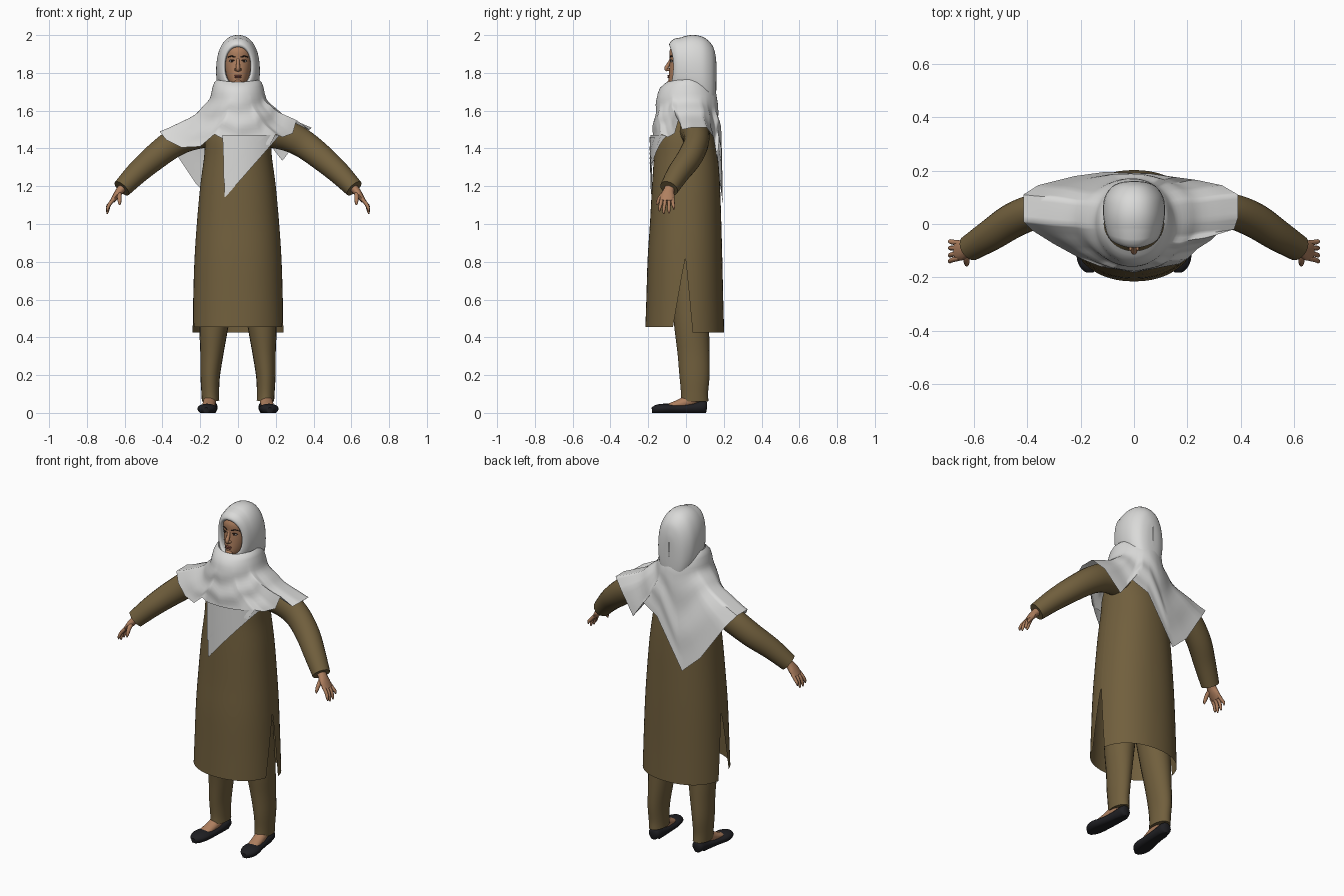
import bpy, bmesh, math
from mathutils import Vector


def material(name, rgb):
    m = bpy.data.materials.new(name)
    m.diffuse_color = (*rgb, 1)
    return m


CLOTH = material("olive_brown_cloth", (0.165, 0.115, 0.047))
SCARF = material("pale_grey_scarf", (0.70, 0.70, 0.69))
SKIN = material("skin", (0.43, 0.215, 0.115))
LIP = material("lip", (0.30, 0.10, 0.07))
BLACK = material("black_shoe", (0.014, 0.014, 0.017))
DARK = material("dark_brown", (0.03, 0.017, 0.012))
WHITE = material("eye_white", (0.6, 0.57, 0.54))


def spline(keys, k=4):
    """Catmull-Rom through tuples of any length."""
    out = []
    for i in range(len(keys) - 1):
        p = [keys[max(0, min(len(keys) - 1, i + j))] for j in (-1, 0, 1, 2)]
        for s in range(k):
            t = s / k
            out.append(tuple(0.5 * (2 * b + (c - a) * t + (2 * a - 5 * b + 4 * c - d) * t * t
                                    + (3 * b - a - 3 * c + d) * t ** 3) for a, b, c, d in zip(*p)))
    return out + [tuple(keys[-1])]


def skin_rows(name, rows, mat, closed=True, caps=False, sharp=50):
    """Skin rows of points into a smooth surface."""
    bm = bmesh.new()
    vs = [[bm.verts.new(p) for p in r] for r in rows]
    n = len(rows[0])
    for a, b in zip(vs, vs[1:]):
        for i in range(n if closed else n - 1):
            j = (i + 1) % n
            bm.faces.new((a[i], a[j], b[j], b[i]))
    if caps:
        bm.faces.new(vs[0])
        bm.faces.new(vs[-1])
    bmesh.ops.remove_doubles(bm, verts=bm.verts, dist=1e-5)
    bmesh.ops.recalc_face_normals(bm, faces=bm.faces)
    me = bpy.data.meshes.new(name)
    bm.to_mesh(me)
    bm.free()
    me.materials.append(mat)
    me.polygons.foreach_set("use_smooth", [True] * len(me.polygons))
    me.set_sharp_from_angle(angle=math.radians(sharp))
    ob = bpy.data.objects.new(name, me)
    bpy.context.collection.objects.link(ob)
    return ob


def tube(name, keys, mat, wide=(1, 0, 0), n=16, k=4, side=1):
    """Loft ellipses along a path of (x, y, z, radius_wide, radius_deep)."""
    keys = spline([(q[0] * side, *q[1:]) for q in keys], k)
    pts = [Vector(q[:3]) for q in keys]
    rows = []
    for i, q in enumerate(keys):
        t = (pts[min(i + 1, len(pts) - 1)] - pts[max(i - 1, 0)]).normalized()
        a = Vector(wide)
        a = (a - t * a.dot(t)).normalized()
        b = t.cross(a)
        rows.append([pts[i] + a * q[3] * math.cos(u) + b * q[4] * math.sin(u)
                     for u in (2 * math.pi * j / n for j in range(n))])
    return skin_rows(name, rows, mat, caps=True)


def ball(name, c, r, mat):
    rows = [[(c[0] + r[0] * math.sin(v) * math.cos(u), c[1] + r[1] * math.sin(v) * math.sin(u),
              c[2] + r[2] * math.cos(v)) for u in (math.pi * j / 8 for j in range(16))]
            for v in (math.pi * (0.01 + 0.98 * i / 10) for i in range(11))]
    return skin_rows(name, rows, mat, caps=True)


def spow(v, e):
    return math.copysign(abs(v) ** e, v)


# Tunic: front and back panels, joined above the side slits (z, half width, front, back)
body = [(0.60, 0.238, 0.207, 0.20), (0.82, 0.23, 0.20, 0.195), (1.0, 0.218, 0.188, 0.19),
        (1.2, 0.20, 0.177, 0.183), (1.35, 0.18, 0.167, 0.172), (1.45, 0.172, 0.158, 0.155),
        (1.53, 0.15, 0.125, 0.13), (1.6, 0.09, 0.08, 0.10)]
for name, s, hem, gap in (("tunic_front", -1, 0.455, 17), ("tunic_back", 1, 0.425, 9)):
    rows = []
    for z, rx, f, b in spline([(hem, 0.243, 0.212, 0.205)] + body):
        half = math.radians(90 - gap * max(0, (0.82 - z) / 0.38))
        ry = f if s < 0 else b
        rows.append([(rx * spow(math.sin(u), 0.92), s * ry * spow(max(0, math.cos(u)), 0.92) - 0.003, z)
                     for u in (half * (j / 16 - 1) for j in range(33))])
    skin_rows(name, rows, CLOTH, closed=False)

for side, tag in ((-1, "right"), (1, "left")):
    # Sleeve
    tube(tag + "_sleeve", [(0.13, 0.04, 1.49, 0.075, 0.085), (0.20, 0.05, 1.485, 0.075, 0.085),
         (0.28, 0.055, 1.46, 0.07, 0.08), (0.36, 0.05, 1.415, 0.066, 0.074),
         (0.45, 0.015, 1.345, 0.066, 0.068), (0.535, -0.04, 1.27, 0.06, 0.06),
         (0.615, -0.09, 1.188, 0.05, 0.05)], CLOTH, (0, 1, 0), 20, side=side)
    # Hand with fingers and thumb
    tube(tag + "_palm", [(0.59, -0.075, 1.215, 0.03, 0.025), (0.622, -0.09, 1.18, 0.028, 0.022),
         (0.645, -0.098, 1.15, 0.038, 0.018), (0.667, -0.10, 1.12, 0.036, 0.012)],
         SKIN, (0, 1, 0), 12, side=side)
    for i, (dz, tip) in enumerate(((0.0, -0.14), (-0.012, -0.118), (-0.01, -0.09), (0.012, -0.065))):
        y = -0.128 + 0.019 * i
        tube(f"{tag}_finger_{i + 1}", [(0.655, y, 1.135, 0.010, 0.010),
             (0.68, (y + tip) / 2, 1.105, 0.0095, 0.0095), (0.69, tip, 1.082 + dz, 0.008, 0.008),
             (0.692, tip, 1.066 + dz, 0.003, 0.003)], SKIN, (0, 1, 0), 8, 3, side)
    tube(tag + "_thumb", [(0.628, -0.10, 1.17, 0.012, 0.014), (0.628, -0.132, 1.145, 0.012, 0.012),
         (0.627, -0.15, 1.115, 0.009, 0.009), (0.627, -0.155, 1.10, 0.003, 0.003)],
         SKIN, (1, 0, 0), 8, 3, side)
    # Trouser leg
    tube(tag + "_trouser_leg", [(0.145, 0.045, 0.062, 0.046, 0.074), (0.147, 0.045, 0.11, 0.047, 0.072),
         (0.147, 0.045, 0.20, 0.052, 0.08), (0.138, 0.04, 0.32, 0.062, 0.085),
         (0.128, 0.03, 0.46, 0.077, 0.092), (0.11, 0.02, 0.65, 0.09, 0.10),
         (0.095, 0.01, 0.85, 0.095, 0.11)], CLOTH, n=20, side=side)
    # Foot and flat shoe
    tube(tag + "_foot", [(0.145, 0.06, 0.14, 0.034, 0.036), (0.147, 0.045, 0.085, 0.034, 0.038),
         (0.152, -0.015, 0.052, 0.034, 0.03), (0.16, -0.09, 0.036, 0.032, 0.014),
         (0.162, -0.11, 0.03, 0.02, 0.01)], SKIN, n=14, side=side)
    shoe = tube(tag + "_shoe", [(0.143, 0.110, 0.032, 0.018, 0.022), (0.144, 0.093, 0.032, 0.035, 0.033),
         (0.147, 0.03, 0.026, 0.039, 0.027), (0.155, -0.05, 0.022, 0.046, 0.024),
         (0.164, -0.11, 0.023, 0.052, 0.026), (0.167, -0.155, 0.02, 0.04, 0.023),
         (0.168, -0.18, 0.016, 0.016, 0.012)], BLACK, n=16, side=side)
    for v in shoe.data.vertices:
        v.co.z = max(v.co.z, 0.002 if v.co.y > -0.1 else 0.004)
        v.co.z = 0.0 if v.co.z < 0.008 else v.co.z

# Head (z, half width, front depth)
rows = []
for z, rx, f in spline([(1.715, 0.025, 0.06), (1.74, 0.045, 0.088), (1.77, 0.058, 0.092), (1.82, 0.069, 0.089),
                        (1.87, 0.074, 0.086), (1.92, 0.073, 0.086), (1.965, 0.05, 0.06)]):
    rows.append([(rx * math.cos(u), (f if math.sin(u) < 0 else 0.09) * math.sin(u), z)
                 for u in (2 * math.pi * j / 32 for j in range(32))])
skin_rows("head", rows, SKIN, caps=True)
# Nose, mouth, eyes and brows
tube("nose", [(0, -0.078, 1.875, 0.008, 0.008), (0, -0.09, 1.85, 0.009, 0.009),
              (0, -0.104, 1.825, 0.012, 0.011), (0, -0.098, 1.812, 0.012, 0.008)], SKIN, n=12)
ball("upper_lip", (0, -0.091, 1.785), (0.021, 0.007, 0.0045), LIP)
ball("lower_lip", (0, -0.091, 1.777), (0.018, 0.008, 0.005), LIP)
ball("chin", (0, -0.085, 1.75), (0.022, 0.014, 0.014), SKIN)
for side, tag in ((-1, "right"), (1, "left")):
    ball(tag + "_nostril", (0.011 * side, -0.093, 1.817), (0.008, 0.009, 0.008), SKIN)
    ball(tag + "_eye", (0.031 * side, -0.075, 1.862), (0.014, 0.007, 0.006), WHITE)
    ball(tag + "_iris", (0.031 * side, -0.0805, 1.862), (0.006, 0.003, 0.0055), DARK)
    tube(tag + "_lash", [(0.016, -0.081, 1.863, 0.002, 0.002), (0.031, -0.081, 1.869, 0.003, 0.003),
                         (0.047, -0.069, 1.863, 0.002, 0.002)], DARK, (0, 0, 1), 6, 3, side)
    tube(tag + "_brow", [(0.014, -0.085, 1.882, 0.003, 0.003), (0.034, -0.079, 1.889, 0.003, 0.003),
                         (0.055, -0.061, 1.882, 0.002, 0.002)], DARK, (0, 0, 1), 6, 3, side)

# Hood: upright ovals from the face opening to the back (y, half width, top, bottom)
rows = []
for y, rx, top, bot in spline([(-0.025, 0.066, 1.93, 1.735), (-0.06, 0.069, 1.938, 1.728),
                               (-0.066, 0.08, 1.955, 1.71), (-0.045, 0.098, 1.977, 1.68), (0.0, 0.111, 1.996, 1.65),
                               (0.05, 0.116, 2.0, 1.62), (0.10, 0.11, 1.985, 1.60), (0.14, 0.083, 1.945, 1.60),
                               (0.157, 0.045, 1.89, 1.65), (0.161, 0.004, 1.84, 1.75)]):
    bulge = 0.022 if y < -0.03 else 0
    rows.append([(rx * spow(math.cos(u), 0.9), y - bulge * math.sin(u) ** 2,
                  (top + bot) / 2 + (top - bot) / 2 * spow(math.sin(u), 0.9))
                 for u in (2 * math.pi * j / 40 for j in range(40))])
skin_rows("hood", rows, SCARF)

# Mantle: draped from the neck to an uneven pointed hem
hem = [(0, -0.182, 1.41), (0.17, -0.15, 1.42), (0.20, -0.13, 1.475), (0.235, -0.095, 1.46),
       (0.29, -0.06, 1.48), (0.31, -0.04, 1.55), (0.375, -0.02, 1.50), (0.39, 0.025, 1.51),
       (0.39, 0.11, 1.51), (0.33, 0.145, 1.46), (0.235, 0.165, 1.335), (0.16, 0.175, 1.44),
       (0.06, 0.19, 1.39), (-0.11, 0.195, 1.11), (-0.22, 0.18, 1.21), (-0.36, 0.145, 1.42),
       (-0.415, 0.11, 1.49), (-0.415, 0.01, 1.49), (-0.38, -0.025, 1.445), (-0.30, -0.075, 1.405),
       (-0.20, -0.13, 1.41), (-0.125, -0.16, 1.475)]
edge = [Vector(a).lerp(Vector(b), s / 5) for a, b in zip(hem, hem[1:] + hem[:1]) for s in range(5)]
rows = [[] for _ in range(19)]
for h in edge:
    phi = math.atan2(h.x * 0.4, 0.03 - h.y)
    sx, cy = math.sin(phi), -math.cos(phi)
    for i, (z, rx, ry) in enumerate(((1.752, 0.112, 0.106), (1.74, 0.124, 0.122), (1.72, 0.133, 0.143))):
        rows[i].append((rx * sx, 0.005 + ry * cy, z + 0.012 * sx * sx))
    neck = Vector((0.142 * sx, 0.005 + 0.155 * cy, 1.69))
    ctrl = Vector((neck.x * 1.18, neck.y * 1.15, h.z + 0.46 * (neck.z - h.z)))
    for i in range(16):
        t = i / 15
        p = neck * (1 - t) ** 2 + ctrl * 2 * t * (1 - t) + h * t * t
        fold = 0.022 * t * (1 - t) * math.sin(13 * t + 2.5 * sx)
        rows[i + 3].append(p + Vector((sx, cy, 0)) * fold)
skin_rows("mantle", rows, SCARF, sharp=60)

# Front scarf tail: a hanging triangle that follows the chest
rows = []
for i in range(13):
    z = 1.14 + 0.33 * i / 12
    left, right = -0.07 - 0.012 * i / 12, -0.069 + 0.29 * i / 12
    rows.append([(x, -0.186 * math.sqrt(1 - (x / 0.26) ** 2) - 0.002, z)
                 for x in (left + (right - left) * j / 12 for j in range(13))])
skin_rows("scarf_tail", rows, SCARF, closed=False)
# Overlapping inner fold of the tail
rows = []
for i in range(9):
    z = 1.24 + 0.22 * i / 8
    left, right = -0.076, -0.075 + 0.21 * i / 8
    rows.append([(x, -0.189 * math.sqrt(1 - (x / 0.26) ** 2) - 0.003, z)
                 for x in (left + (right - left) * j / 8 for j in range(9))])
skin_rows("scarf_tail_fold", rows, SCARF, closed=False)
